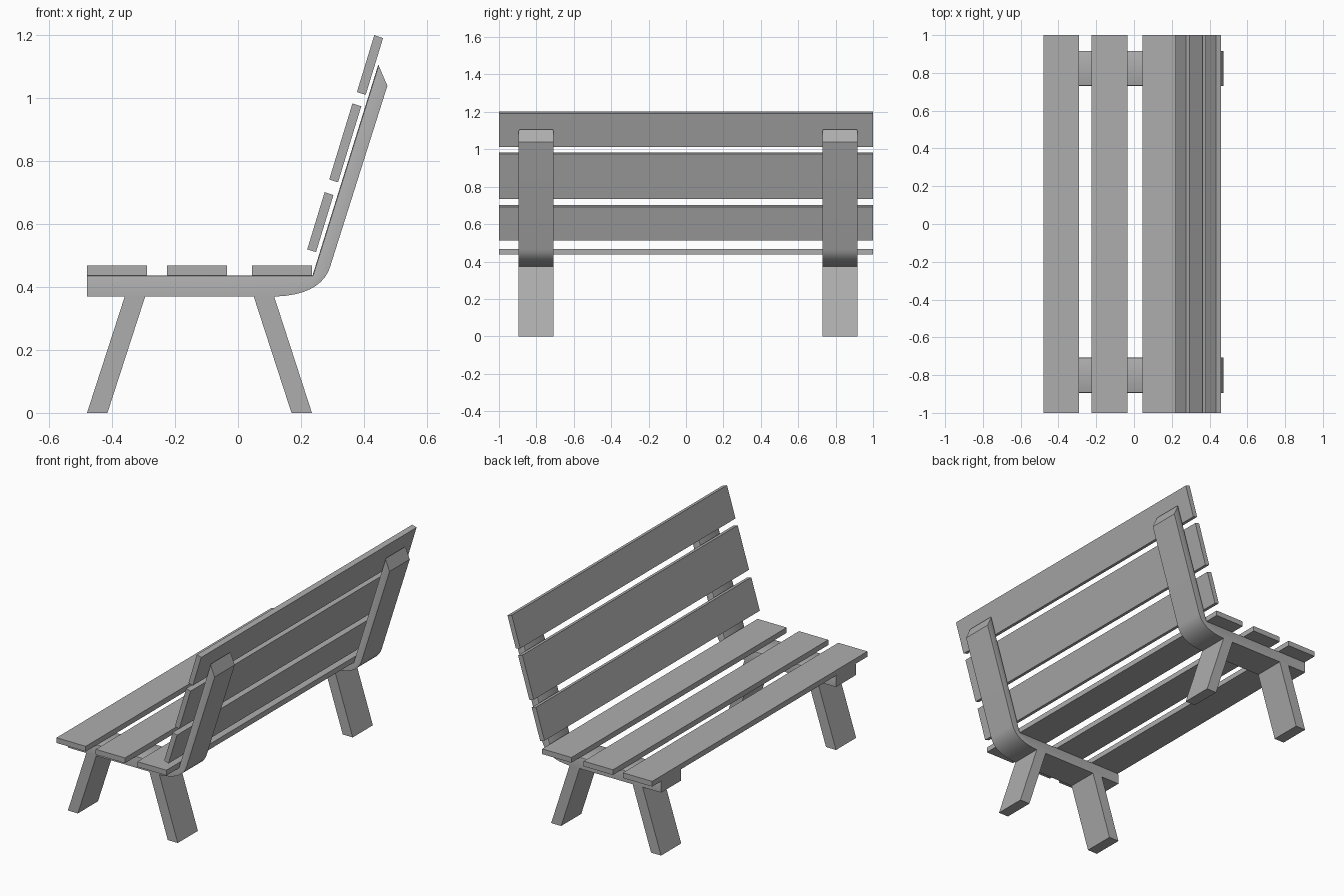
import bpy
import bmesh
from mathutils import Vector
from mathutils.geometry import interpolate_bezier

cube = bpy.data.objects.get("Cube")
if cube:
    bpy.data.objects.remove(cube, do_unlink=True)

grey = bpy.data.materials.new("plain_grey")
grey.use_nodes = True
grey.diffuse_color = (0.42, 0.42, 0.42, 1)
grey.node_tree.nodes["Principled BSDF"].inputs["Base Color"].default_value = (0.42, 0.42, 0.42, 1)


def prism(name, profile, y_min, y_max, soft=()):
    """Extrude an x-z profile along y; soft lists profile sides whose long edges are rounded."""
    bm = bmesh.new()
    rings = [[bm.verts.new((x, y, z)) for x, z in profile] for y in (y_min, y_max)]
    bm.faces.new(rings[0])
    bm.faces.new(rings[1][::-1])
    count = len(profile)
    for i in range(count):
        j = (i + 1) % count
        bm.faces.new((rings[0][i], rings[1][i], rings[1][j], rings[0][j]))
    bmesh.ops.recalc_face_normals(bm, faces=bm.faces)
    if soft:
        edges = [bm.edges.get((ring[i], ring[(i + 1) % count])) for ring in rings for i in soft]
        bmesh.ops.bevel(bm, geom=edges, offset=0.008, segments=2, profile=0.5, affect='EDGES')
    mesh = bpy.data.meshes.new(name)
    bm.to_mesh(mesh)
    bm.free()
    obj = bpy.data.objects.new(name, mesh)
    bpy.context.collection.objects.link(obj)
    mesh.materials.append(grey)
    return obj


def smooth(obj):
    bpy.ops.object.select_all(action='DESELECT')
    obj.select_set(True)
    bpy.context.view_layer.objects.active = obj
    bpy.ops.object.shade_smooth_by_angle(angle=0.5)


# Seat slats
for label, x in (("front", -0.48), ("middle", -0.225), ("rear", 0.045)):
    prism(label + "_seat_slat",
          [(x, 0.437), (x + 0.19, 0.437), (x + 0.19, 0.468), (x, 0.468)], -1, 1)

# Leaning backrest slats, each with a start point and a length along the lean
lean = Vector((0.292, 0.956))
thick = Vector((0.028, -0.009))
for label, start, length in (("lower", (0.22, 0.52), 0.19),
                             ("middle", (0.29, 0.742), 0.253),
                             ("upper", (0.378, 1.02), 0.189)):
    a = Vector(start)
    b = a + lean * length
    prism(label + "_back_slat", [a, a + thick, b + thick, b], -1, 1)

# Bent frames and splayed legs
bend = interpolate_bezier(Vector((0.12, 0.37, 0)), Vector((0.22, 0.373, 0)),
                          Vector((0.277, 0.41, 0)), Vector((0.293, 0.465, 0)), 10)
frame = [(-0.48, 0.37)] + [(p.x, p.y) for p in bend]
frame += [(0.475, 1.04), (0.446, 1.107), (0.237, 0.437), (-0.48, 0.437)]
inner = (len(frame) - 3, len(frame) - 2)

for side, y_min, y_max in (("right", -0.895, -0.708), ("left", 0.73, 0.917)):
    smooth(prism(side + "_frame", frame, y_min, y_max, inner))
    for label, foot, top in (("front", -0.48, -0.36), ("rear", 0.17, 0.05)):
        prism(f"{side}_{label}_leg",
              [(foot, 0), (foot + 0.065, 0), (top + 0.065, 0.37), (top, 0.37)], y_min, y_max)
